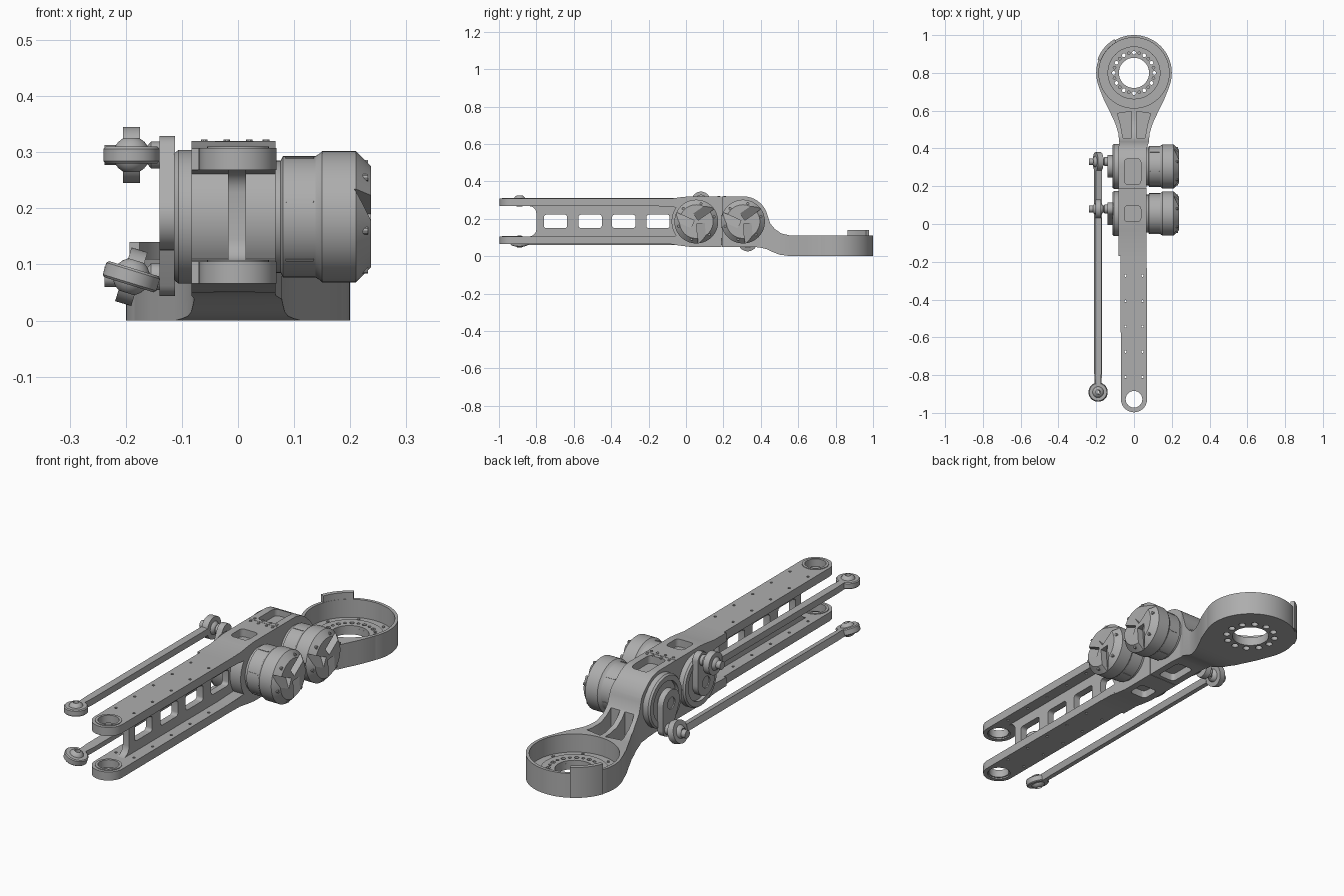
import bpy, bmesh, math
from math import sin, cos, pi, radians
from mathutils import Matrix, Vector

cube = bpy.data.objects.get("Cube")
if cube:
    bpy.data.objects.remove(cube)

grey = bpy.data.materials.new("machined grey")
grey.use_nodes = True
GREY = (0.42, 0.42, 0.42, 1)
grey.diffuse_color = GREY
grey.node_tree.nodes["Principled BSDF"].inputs["Base Color"].default_value = GREY

MOTORS = {"front": 0.055, "rear": 0.305}   # motor axis positions along y
MZ = 0.185                                 # motor axis height


# ---------- helpers ----------
def finish(name, bm):
    bmesh.ops.remove_doubles(bm, verts=bm.verts, dist=1e-5)
    bmesh.ops.recalc_face_normals(bm, faces=bm.faces)
    me = bpy.data.meshes.new(name)
    bm.to_mesh(me)
    bm.free()
    me.materials.append(grey)
    ob = bpy.data.objects.new(name, me)
    bpy.context.collection.objects.link(ob)
    return ob


def place(axis, u, v, w):
    """u, v in the section plane, w along the axis."""
    return Vector({"x": (w, u, v), "y": (u, w, v), "z": (u, v, w)}[axis])


def prism(name, pts, axis, lo, hi):
    bm = bmesh.new()
    a = [bm.verts.new(place(axis, u, v, lo)) for u, v in pts]
    b = [bm.verts.new(place(axis, u, v, hi)) for u, v in pts]
    bm.faces.new(a)
    bm.faces.new(b)
    for i in range(len(a)):
        j = (i + 1) % len(a)
        bm.faces.new((a[i], a[j], b[j], b[i]))
    return finish(name, bm)


def lathe(name, profile, axis, c, n=48):
    """Spin (radius, along) points round an axis through c; the profile is a closed loop."""
    bm = bmesh.new()
    rings = [[bm.verts.new(place(axis, c[0] + r * cos(2 * pi * k / n), c[1] + r * sin(2 * pi * k / n), w))
              for k in range(n)] for r, w in profile]
    for i, ring in enumerate(rings):
        nxt = rings[(i + 1) % len(rings)]
        if profile[i][0] == 0 and profile[(i + 1) % len(rings)][0] == 0:
            continue
        for k in range(n):
            m = (k + 1) % n
            bm.faces.new((ring[k], ring[m], nxt[m], nxt[k]))
    bmesh.ops.dissolve_degenerate(bm, dist=1e-6, edges=bm.edges)
    return finish(name, bm)


def rod(name, axis, c, r, lo, hi, n=32):
    return prism(name, arc(c, r, 0, 360 - 360 / n, n), axis, lo, hi)


def arc(c, r, a0, a1, n=12):
    return [(c[0] + r * cos(radians(a0 + (a1 - a0) * i / (n - 1))),
             c[1] + r * sin(radians(a0 + (a1 - a0) * i / (n - 1)))) for i in range(n)]


def rounded(u0, u1, v0, v1, r):
    return (arc((u1 - r, v1 - r), r, 0, 90, 6) + arc((u0 + r, v1 - r), r, 90, 180, 6)
            + arc((u0 + r, v0 + r), r, 180, 270, 6) + arc((u1 - r, v0 + r), r, 270, 360, 6))


def join(name, obs):
    bpy.ops.object.select_all(action="DESELECT")
    for o in obs:
        o.select_set(True)
    bpy.context.view_layer.objects.active = obs[0]
    if len(obs) > 1:
        bpy.ops.object.join()
    obs[0].name = name
    return obs[0]


def boolean(ob, others, op="DIFFERENCE"):
    tool = join("cutter", others)
    mod = ob.modifiers.new("cut", "BOOLEAN")
    mod.operation, mod.object, mod.solver = op, tool, "EXACT"
    bpy.context.view_layer.objects.active = ob
    bpy.ops.object.modifier_apply(modifier=mod.name)
    bpy.data.objects.remove(tool)
    return ob


# ---------- forearm beam: two flanges and a windowed web ----------
for name, lo, hi in (("upper_flange", 0.268, 0.307), ("lower_flange", 0.066, 0.105)):
    outline = arc((0, -0.928), 0.069, 180, 360, 24) + [(0.067, 0.0), (-0.072, 0.0)]
    flange = prism(name, outline, "z", lo, hi)
    holes = [rod("c", "z", (0, -0.928), 0.05, 0, 0.4)]
    for i in range(6):
        for s in (-1, 1):
            holes.append(rod("c", "z", (s * 0.045, -0.81 + i * 0.134), 0.006, 0, 0.4, 10))
    boolean(flange, holes)
    lathe(name + "_bearing", [(0.044, lo + 0.006), (0.055, lo + 0.006), (0.055, hi + 0.003), (0.044, hi + 0.003)],
          "z", (0, -0.928))

web_side = ([(-0.02, 0.08), (-0.02, 0.29), (-0.84, 0.29), (-0.84, 0.268)]
            + arc((-0.84, 0.228), 0.04, 90, 0, 6) + arc((-0.84, 0.145), 0.04, 0, -90, 6) + [(-0.84, 0.08)])
web = prism("beam_web", web_side, "x", -0.018, 0.014)
boolean(web, [prism("c", rounded(y, y + 0.125, 0.15, 0.222, 0.014), "x", -0.1, 0.1)
              for y in (-0.76, -0.575, -0.395, -0.212)])


# ---------- motor housings ----------
def pockets(y0, y1):
    shape = rounded(-0.05, 0.036, y0, y1, 0.018)
    return [prism("c", shape, "z", 0.285, 0.4), prism("c", shape, "z", 0, 0.085)]


front_side = [(-0.17, 0.307), (-0.08, 0.308), (-0.03, 0.315), (0.02, 0.32), (0.19, 0.32), (0.19, 0.05),
              (0.02, 0.05), (-0.03, 0.056), (-0.08, 0.064), (-0.17, 0.066), (-0.17, 0.105), (-0.1, 0.108)]
front_side += arc((0.055, MZ), 0.132, 215, 145, 14) + [(-0.1, 0.265), (-0.17, 0.268)]
front_housing = prism("front_housing", front_side, "x", -0.083, 0.067)
# narrow the forward lips to the beam width
boolean(front_housing, pockets(0.012, 0.097))

# rear housing, neck and base cup in one casting
side = ([(0.192, 0.05), (0.192, 0.32), (0.30, 0.32)] + arc((0.305, MZ), 0.135, 85, 15, 12)
        + [(0.45, 0.175), (0.475, 0.145), (0.51, 0.121), (0.56, 0.11), (0.78, 0.11), (0.78, 0), (0.56, 0),
           (0.5, 0.008), (0.46, 0.024), (0.43, 0.038), (0.39, 0.047), (0.34, 0.05)])
half = [(0.43, 0.078), (0.48, 0.083), (0.53, 0.098), (0.59, 0.126), (0.65, 0.156), (0.72, 0.184), (0.78, 0.19)]
plan = [(-0.083, 0.1), (0.067, 0.1), (0.067, 0.4)] + [(w, y) for y, w in half]
plan += [(-w, y) for y, w in reversed(half)] + [(-0.083, 0.4)]
casting = prism("rear_housing_and_base", side, "x", -0.3, 0.3)
boolean(casting, [prism("c", plan, "z", -0.1, 0.5)], "INTERSECT")
boolean(casting, [rod("c", "z", (0, 0.8), 0.2, 0, 0.11, 96)], "UNION")
boolean(casting, [rod("c", "z", (0, 0.8), 0.186, 0.028, 0.3, 96)])
boolean(casting, [rod("c", "z", (0, 0.8), 0.08, -0.1, 0.3, 48)])
boolean(casting, [rod("c", "z", (0.107 * cos(i * pi / 6), 0.8 + 0.107 * sin(i * pi / 6)), 0.015, -0.1, 0.1, 16)
                  for i in range(12)])
# twin pockets beside the neck rib
boolean(casting, [prism("c", [(s * 0.012, 0.455), (s * 0.058, 0.455), (s * 0.072, 0.53), (s * 0.088, 0.585),
                              (s * 0.012, 0.597)], "z", 0.045, 0.3) for s in (-1, 1)] + pockets(0.21, 0.345))

# bearing ring on the cup floor, with bolt holes
ring = lathe("base_bearing_ring", [(0.08, 0.026), (0.14, 0.026), (0.14, 0.04), (0.08, 0.04)], "z", (0, 0.8), 64)
boolean(ring, [rod("c", "z", (0.107 * cos(i * pi / 12), 0.8 + 0.107 * sin(i * pi / 12)), 0.01 - 0.003 * (i % 2),
                   0, 0.1, 12) for i in range(24)])
for i in range(8):
    a = (i + 0.5) * pi / 4
    rod("floor_screw", "z", (0.165 * cos(a), 0.8 + 0.165 * sin(a)), 0.006, 0.027, 0.033, 10)
prism("base_tab", arc((0, 0.8), 0.206, 120, 160, 14) + arc((0, 0.8), 0.187, 160, 120, 14), "z", 0.002, 0.14)

# ---------- motors ----------
for which, my in MOTORS.items():
    c = (my, MZ)
    body = lathe(which + "_motor", [(0, 0.06), (0.1, 0.06), (0.1, 0.076), (0.108, 0.08), (0.108, 0.138),
                                    (0.113, 0.146), (0.117, 0.15), (0.117, 0.21), (0.09, 0.237), (0, 0.237)],
                 "x", c, 64)
    # pinwheel ramps cut in the end cap
    ramps = []
    for k in range(3):
        bm = bmesh.new()
        tri = [(0, 0.25), (0, 0.207), (0.046, 0.238), (0.046, 0.25)]
        loops = [[bm.verts.new((w, r, t)) for t, w in tri] for r in (0.012, 0.14)]
        bm.faces.new(loops[0])
        bm.faces.new(loops[1])
        for i in range(4):
            j = (i + 1) % 4
            bm.faces.new((loops[0][i], loops[0][j], loops[1][j], loops[1][i]))
        turn = Matrix.Rotation(radians(35 + 120 * k), 4, "X")
        bm.transform(Matrix.Translation((0, my, MZ)) @ turn)
        ramps.append(finish("c", bm))
    for r in ramps:
        boolean(body, [r])
    # cap screws and side vents
    for k in range(6):
        a = radians(15 + 60 * k)
        rod("cap_screw", "x", (my + 0.098 * cos(a), MZ + 0.098 * sin(a)), 0.007, 0.2, 0.232, 10)
        vent = prism("motor_vent", rounded(-0.025, 0.025, -0.003, 0.003, 0.0025), "z", 0.1, 0.11)
        vent.matrix_world = Matrix.Translation((0.11, my, MZ)) @ Matrix.Rotation(a, 4, "X")

    # drive disc on the link side
    lathe(which + "_drive_ring", [(0.09, -0.114), (0.113, -0.114), (0.119, -0.106), (0.119, -0.08), (0.09, -0.08)],
          "x", c, 64)
    rod(which + "_drive_plate", "x", c, 0.095, -0.098, -0.08, 48)
    rod(which + "_drive_hub", "x", c, 0.04, -0.135, -0.09)

# ---------- cranks and links ----------
LX = -0.19


def link(name, ry, z, tilt):
    fy, ey = -0.89, ry - 0.045
    parts = [lathe("p", [(0.028, z - 0.015), (0.046, z - 0.015), (0.05, z - 0.011), (0.05, z + 0.011),
                         (0.046, z + 0.015), (0.028, z + 0.015)], "z", (LX, fy)),
             lathe("p", [(0.028, LX - 0.015), (0.05, LX - 0.015), (0.05, LX + 0.015), (0.028, LX + 0.015)],
                   "x", (ry, z)),
             prism("p", [(LX - 0.014, fy + 0.045), (LX + 0.014, fy + 0.045), (LX + 0.017, fy + 0.1),
                         (LX + 0.017, ey), (LX - 0.017, ey), (LX - 0.017, fy + 0.1)], "z", z - 0.015, z + 0.015)]
    # swivel balls: bored along z at the front, along x at the rear
    bead = [(0.013, -0.03)] + [(0.033 * cos(radians(a)), 0.033 * sin(radians(a))) for a in range(-60, 61, 15)]
    bead += [(0.013, 0.03)]
    parts.append(lathe("p", [(r, z + w) for r, w in bead], "z", (LX, fy), 32))
    parts.append(lathe("p", [(r, LX + w) for r, w in bead], "x", (ry, z), 32))
    ob = join(name, parts)
    pivot = Matrix.Translation((LX, 0, z))
    ob.matrix_world = pivot @ Matrix.Rotation(radians(tilt), 4, "Y") @ pivot.inverted()
    lathe(name + "_pin", [(0, -0.238), (0.018, -0.238), (0.018, -0.216), (0.012, -0.216), (0.012, -0.165),
                          (0.024, -0.155), (0.024, -0.135), (0, -0.135)], "x", (ry, z), 24)


def crank(name, my, ry, z):
    d = math.degrees(math.atan2(z - MZ, ry - my))
    shape = arc((my, MZ), 0.06, d + 75, d + 285, 20) + arc((ry, z), 0.034, d - 75, d + 75, 14)
    plate = prism(name, shape, "x", -0.14, -0.112)
    boolean(plate, [rod("c", "x", (my, MZ), 0.026, -0.2, -0.13)])


for which, ry, z, tilt in (("front", 0.08, 0.295, 0), ("rear", 0.33, 0.078, 17)):
    crank(which + "_crank", MOTORS[which], ry, z)
    link("upper_link" if which == "front" else "lower_link", ry, z, tilt)

# deck screws across the housing joint
for y in (0.175, 0.207):
    for x in (-0.06, -0.02, 0.02, 0.05):
        rod("deck_screw", "z", (x, y), 0.006, 0.316, 0.323, 10)

# ---------- smooth shading with sharp edges kept ----------
bpy.ops.object.select_all(action="DESELECT")
for o in bpy.context.scene.objects:
    if o.type == "MESH":
        o.select_set(True)
        bpy.context.view_layer.objects.active = o
bpy.ops.object.shade_smooth_by_angle(angle=radians(30))
